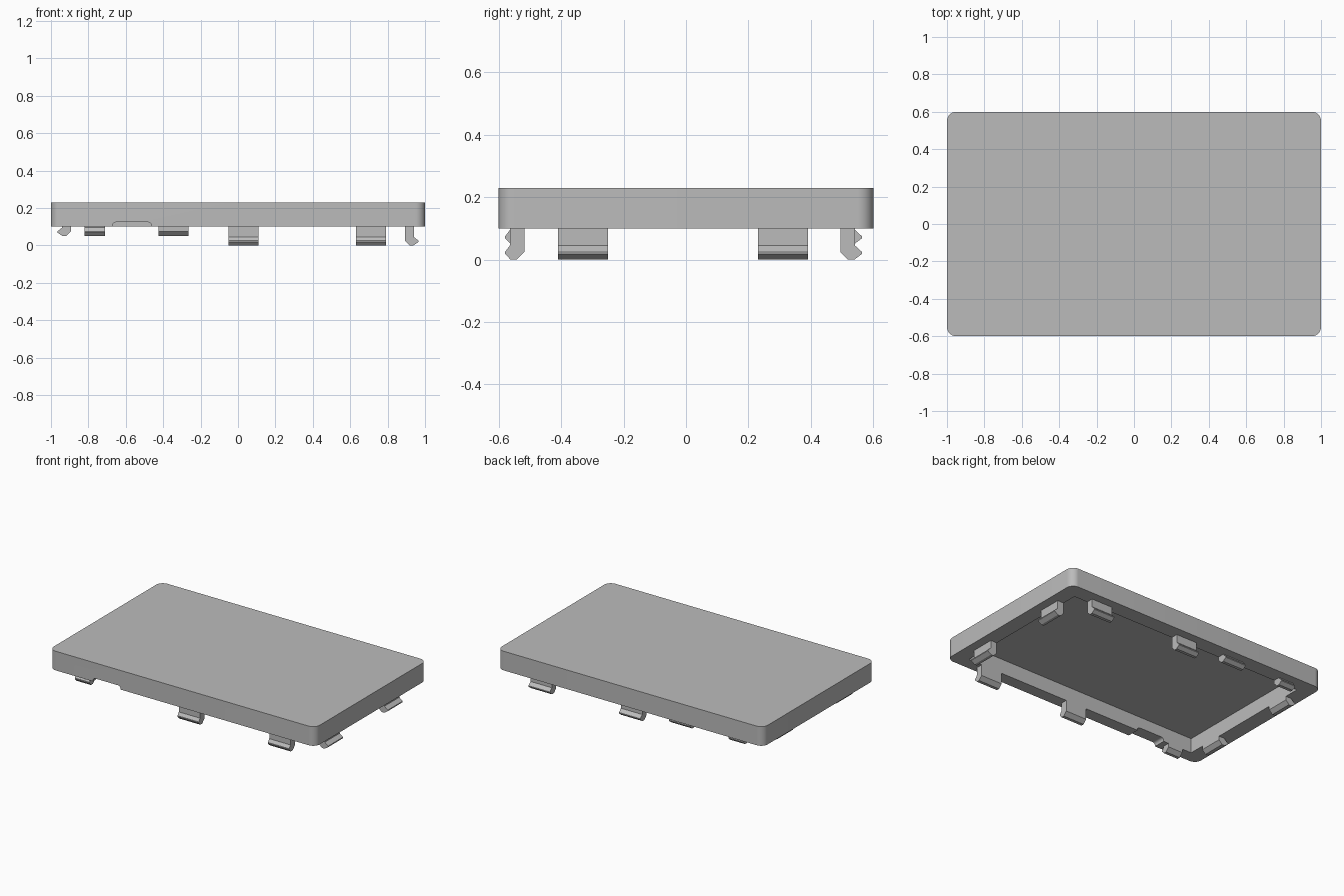
import bpy, bmesh, math
from mathutils import Vector

if "Cube" in bpy.data.objects:
    bpy.data.objects.remove(bpy.data.objects["Cube"])

grey = bpy.data.materials.new("plain grey")
grey.use_nodes = True
grey.diffuse_color = (0.5, 0.5, 0.5, 1)
grey.node_tree.nodes["Principled BSDF"].inputs["Base Color"].default_value = (0.5, 0.5, 0.5, 1)


def prism(name, profile, depth):
    """Extrude a closed loop of points along the depth vector."""
    bm = bmesh.new()
    face = bm.faces.new([bm.verts.new(p) for p in profile])
    grown = bmesh.ops.extrude_face_region(bm, geom=[face])
    verts = [v for v in grown["geom"] if isinstance(v, bmesh.types.BMVert)]
    bmesh.ops.translate(bm, verts=verts, vec=Vector(depth))
    bmesh.ops.recalc_face_normals(bm, faces=bm.faces)
    mesh = bpy.data.meshes.new(name)
    bm.to_mesh(mesh)
    bm.free()
    mesh.materials.append(grey)
    obj = bpy.data.objects.new(name, mesh)
    bpy.context.collection.objects.link(obj)
    return obj


def rounded_rect(hx, hy, r, steps):
    """Corner arcs of a rounded rectangle, as 2D points."""
    pts = []
    for i, (sx, sy) in enumerate([(1, 1), (-1, 1), (-1, -1), (1, -1)]):
        for k in range(steps + 1):
            a = math.pi / 2 * (i + k / steps)
            pts.append((sx * (hx - r) + r * math.cos(a), sy * (hy - r) + r * math.sin(a)))
    return pts


RIM, CEILING, TOP = 0.1, 0.2, 0.23

# Lid body with rounded vertical corners
lid = prism("lid", [(x, y, RIM) for x, y in rounded_rect(1, 0.6, 0.05, 10)], (0, 0, TOP - RIM))

# Cavity below and finger notch through the front wall
x0, x1, y0, y1 = -0.893, 0.893, -0.517, 0.494
cavity = prism("cavity_cutter", [(x0, y0, 0), (x1, y0, 0), (x1, y1, 0), (x0, y1, 0)], (0, 0, CEILING))
notch = prism("notch_cutter",
              [(x - 0.567, -0.7, z + 0.082) for x, z in rounded_rect(0.105, 0.042, 0.02, 4)],
              (0, 0.25, 0))
for cutter in (cavity, notch):
    cut = lid.modifiers.new("cut", "BOOLEAN")
    cut.operation, cut.solver, cut.object = "DIFFERENCE", "EXACT", cutter
    bpy.context.view_layer.objects.active = lid
    bpy.ops.object.modifier_apply(modifier=cut.name)
    bpy.data.objects.remove(cutter)


def clip(name, outward, wall, along, width, bottom, tip):
    """Snap hook flush with the inner wall, its nose pointing outward."""
    out = Vector(outward)
    side = Vector((-out.y, out.x, 0))
    centre = Vector((abs(out.y) * along, abs(out.x) * along, 0))
    section = [(0, RIM), (0, bottom + 0.025), (0.025, bottom), (0.045, bottom),
               (0.047 + tip, bottom + 0.018), (0.047 + tip, bottom + 0.025),
               (0.047, bottom + 0.045), (0.047, RIM)]
    profile = [centre - side * width / 2 + out * (wall + s) + Vector((0, 0, z)) for s, z in section]
    prism(name, profile, side * width)


FRONT, BACK, LEFT, RIGHT = (0, -1, 0), (0, 1, 0), (1, 0, 0), (-1, 0, 0)

# Long clips on three sides
for label, x in (("middle", 0.03), ("left", 0.71)):
    clip("front_clip_" + label, FRONT, -y0, x, 0.16, 0, 0.015)
    clip("back_clip_" + label, BACK, y1, x, 0.16, 0, 0.022)
for label, y in (("front", -0.33), ("back", 0.31)):
    clip("left_clip_" + label, LEFT, x1, y, 0.16, 0, 0.025)
    clip("right_clip_" + label, RIGHT, -x0, y, 0.16, 0.05, 0.025)

# Short clips near the right end
clip("front_short_clip", FRONT, -y0, -0.767, 0.11, 0.05, 0.015)
clip("back_short_clip", BACK, y1, -0.767, 0.11, 0.05, 0.022)
clip("back_wide_short_clip", BACK, y1, -0.345, 0.16, 0.05, 0.022)

# Smooth the rounded corners only
bpy.ops.object.select_all(action="DESELECT")
lid.select_set(True)
bpy.context.view_layer.objects.active = lid
bpy.ops.object.shade_smooth_by_angle(angle=math.radians(30))
